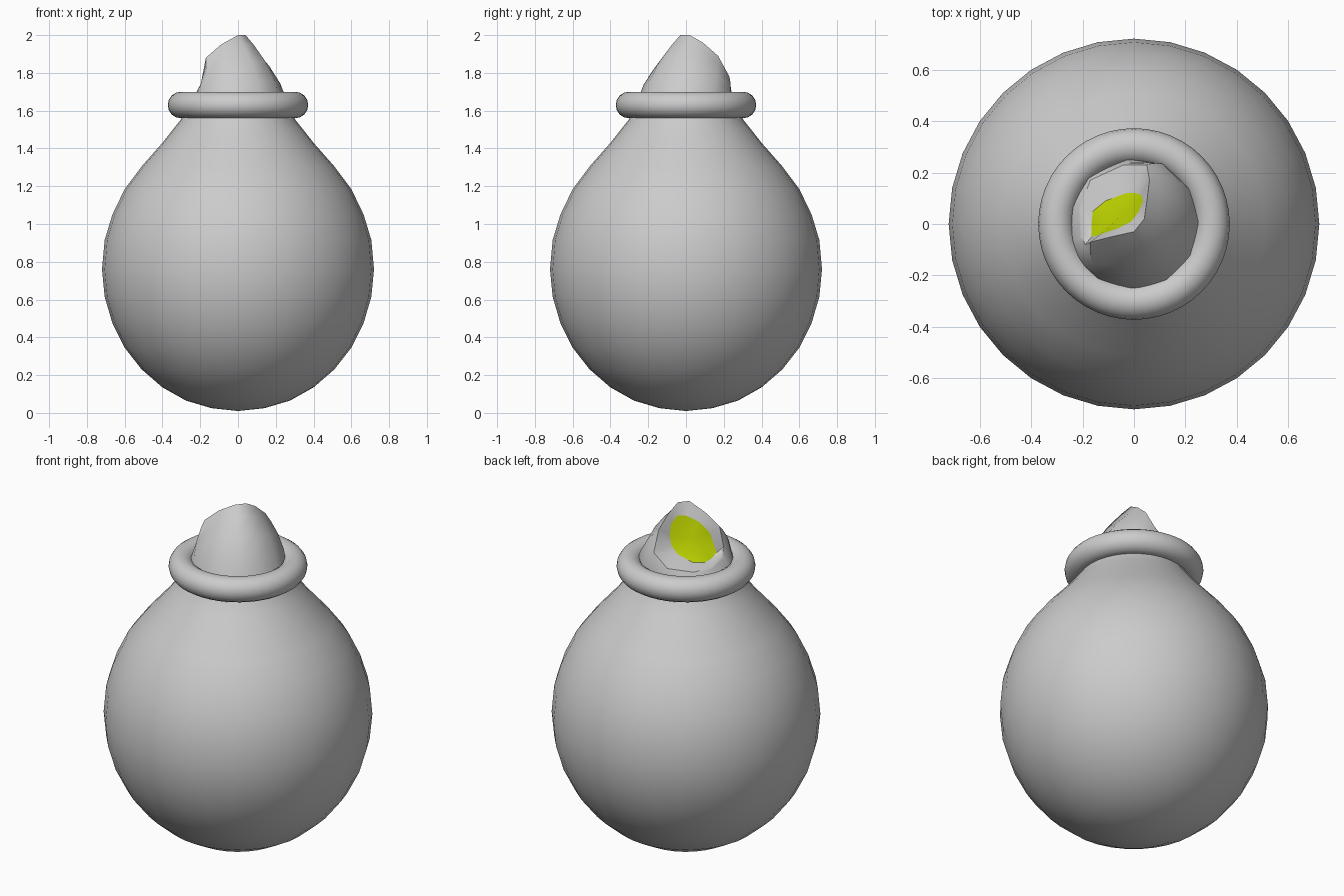
import bpy, bmesh
from math import cos, sin, radians, pi
from mathutils import Vector

if "Cube" in bpy.data.objects:
    bpy.data.objects.remove(bpy.data.objects["Cube"])


def make_object(name, verts, faces, angle=40, colour=None):
    mesh = bpy.data.meshes.new(name)
    mesh.from_pydata(verts, [], faces)
    bm = bmesh.new()
    bm.from_mesh(mesh)
    bmesh.ops.remove_doubles(bm, verts=bm.verts, dist=0.0005)
    bm.to_mesh(mesh)
    bm.free()
    obj = bpy.data.objects.new(name, mesh)
    bpy.context.collection.objects.link(obj)
    if colour:
        mat = bpy.data.materials.new(name)
        mat.diffuse_color = colour
        mat.use_nodes = True
        mat.node_tree.nodes["Principled BSDF"].inputs["Base Color"].default_value = mat.diffuse_color
        mesh.materials.append(mat)
    bpy.ops.object.select_all(action='DESELECT')
    bpy.context.view_layer.objects.active = obj
    obj.select_set(True)
    bpy.ops.object.shade_smooth_by_angle(angle=radians(angle))
    return obj


def loft(rings):
    """Quads joining consecutive closed rings of equal length."""
    n = len(rings[0])
    verts = [v for ring in rings for v in ring]
    faces = [(k * n + i, k * n + (i + 1) % n, (k + 1) * n + (i + 1) % n, (k + 1) * n + i)
             for k in range(len(rings) - 1) for i in range(n)]
    return verts, faces


# Round body with a short neck
profile = [(0, 0.01), (0.14, 0.025), (0.275, 0.065), (0.4, 0.135), (0.51, 0.23),
           (0.6, 0.345), (0.665, 0.475), (0.706, 0.615), (0.72, 0.76), (0.706, 0.915),
           (0.665, 1.05), (0.6, 1.185), (0.51, 1.305), (0.4, 1.43), (0.345, 1.50),
           (0.305, 1.55), (0.28, 1.60), (0.25, 1.65)]
rings = [[(r * cos(2 * pi * i / 32), r * sin(2 * pi * i / 32), z) for i in range(32)]
         for r, z in profile]
make_object("body", *loft(rings), angle=60)

# Collar ring around the neck
bpy.ops.mesh.primitive_torus_add(major_radius=0.302, minor_radius=0.07, major_segments=48,
                                 minor_segments=16, location=(0, 0, 1.63))
bpy.context.object.name = "collar"
bpy.ops.object.shade_smooth()

# Gathered spout: base angle, lip point, inner opening point
spout = [
    (135, (-0.17, 0.17, 1.70), (-0.11, 0.09, 1.71)),
    (165, (-0.21, 0.06, 1.70), (-0.16, 0.05, 1.71)),
    (195, (-0.20, -0.05, 1.72), (-0.165, 0.00, 1.715)),
    (215, (-0.19, -0.08, 1.76), (-0.165, -0.05, 1.73)),
    (240, (-0.17, -0.07, 1.88), (-0.13, -0.04, 1.84)),
    (270, (-0.09, -0.05, 1.95), (-0.07, -0.02, 1.90)),
    (300, (0.00, -0.03, 2.00), (-0.01, 0.01, 1.93)),
    (330, (0.04, 0.02, 2.00), (0.02, 0.05, 1.94)),
    (360, (0.05, 0.09, 1.96), (0.035, 0.09, 1.90)),
    (390, (0.06, 0.17, 1.89), (0.03, 0.11, 1.84)),
    (420, (0.05, 0.23, 1.78), (0.01, 0.12, 1.79)),
    (455, (-0.04, 0.23, 1.71), (-0.03, 0.12, 1.75)),
]
base = [Vector((0.26 * cos(radians(a)), 0.26 * sin(radians(a)), 1.65)) for a, _, _ in spout]
lip = [Vector(p) for _, p, _ in spout]
inner = [Vector(p) for _, _, p in spout]


def wall(t):
    """Ring between base and lip, bulged outward where the wall is tall."""
    ring = []
    for b, l in zip(base, lip):
        out = Vector((b.x, b.y, 0)).normalized()
        ring.append(b.lerp(l, t) + out * 0.5 * t * (1 - t) * max(0, l.z - 1.7))
    return ring


make_object("spout", *loft([wall(0), wall(0.3), wall(0.6), wall(0.85), lip, inner]), angle=45)

# Green filling seen inside the opening
centre = sum(inner, Vector()) / len(inner) + Vector((0.012, -0.012, 0))
n = len(inner)
make_object("filling", inner + [centre], [(i, (i + 1) % n, n) for i in range(n)],
            angle=60, colour=(0.5, 0.65, 0.0, 1))
